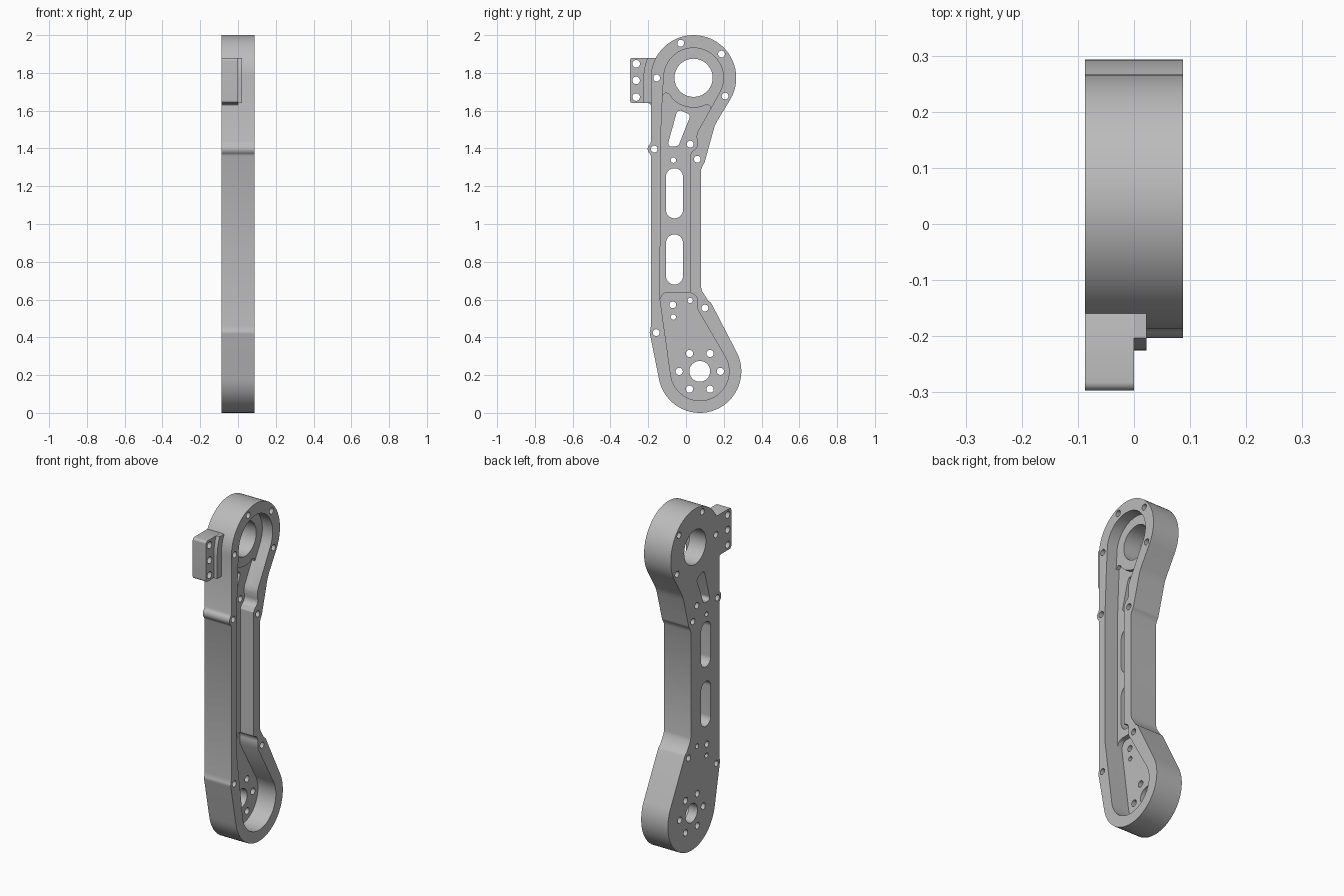
import bpy, bmesh
from math import sin, cos, radians
from mathutils import Vector
from mathutils.geometry import convex_hull_2d

if "Cube" in bpy.data.objects:
    bpy.data.objects.remove(bpy.data.objects["Cube"])

metal = bpy.data.materials.new("plain grey metal")
metal.use_nodes = True
GREY = (0.5, 0.5, 0.5, 1)
metal.diffuse_color = GREY
metal.node_tree.nodes["Principled BSDF"].inputs["Base Color"].default_value = GREY


def path(*items):
    """Points (y, z) and arcs (y, z, radius, start, end) joined into one outline."""
    pts = []
    for it in items:
        if len(it) == 2:
            pts.append(it)
            continue
        y, z, r, a, b = it
        n = max(3, round(abs(b - a) / 6))
        for i in range(n + 1):
            t = radians(a + (b - a) * i / n)
            pts.append((y + r * cos(t), z + r * sin(t)))
    return pts


def circle(y, z, r):
    return path((y, z, r, 0, 360))[:-1]


def hull(*discs):
    pts = [Vector(p) for d in discs for p in circle(*d)]
    return [tuple(pts[i]) for i in convex_hull_2d(pts)]


def prism(name, outlines, x0, x1):
    """Extrude side outlines along x."""
    bm = bmesh.new()
    for outline in outlines:
        face = bm.faces.new([bm.verts.new((x0, y, z)) for y, z in outline])
        ext = bmesh.ops.extrude_face_region(bm, geom=[face], use_keep_orig=True)
        top = [v for v in ext["geom"] if isinstance(v, bmesh.types.BMVert)]
        bmesh.ops.translate(bm, verts=top, vec=(x1 - x0, 0, 0))
    bmesh.ops.recalc_face_normals(bm, faces=bm.faces)
    mesh = bpy.data.meshes.new(name)
    bm.to_mesh(mesh)
    bm.free()
    mesh.materials.append(metal)
    ob = bpy.data.objects.new(name, mesh)
    bpy.context.collection.objects.link(ob)
    return ob


def activate(ob):
    bpy.ops.object.select_all(action="DESELECT")
    ob.select_set(True)
    bpy.context.view_layer.objects.active = ob


def cut(ob, outlines, x0, x1=0.2):
    cutter = prism("cutter", outlines, x0, x1)
    cutter.hide_render = True
    mod = ob.modifiers.new("cut", "BOOLEAN")
    mod.operation, mod.solver, mod.object = "DIFFERENCE", "EXACT", cutter
    activate(ob)
    bpy.ops.object.modifier_apply(modifier=mod.name)
    bpy.data.objects.remove(cutter)


HALF = 0.087
RIM, WEB, WELL = 0.02, 0.0, -0.03      # pocket floor heights
TOP = (0.04, 1.774)
LOW = (0.073, 0.22)

# Arm body with screw bumps along its edges
body = path(
    (*TOP, 0.226, -30, 180),
    (-0.186, 1.435), (-0.17, 1.397, 0.033, 130, 230), (-0.186, 1.36),
    (-0.186, 0.46), (-0.158, 0.425, 0.034, 155, 195),
    (*LOW, 0.22, 191, 388),
    (0.1, 0.555, 0.042, 28, 65), (0.085, 0.645), (0.08, 0.665),
    (0.08, 1.29), (0.06, 1.343, 0.042, -42, -8),
    (0.145, 1.495), (0.152, 1.518), (0.162, 1.54))
arm = prism("arm_housing", [body], -HALF, HALF)

# Stepped pockets open to the left side
left = [(-0.124, 1.68), (-0.135, 1.43), (-0.137, 0.6)]
lower = [(*LOW, 0.155, 188, 390), (0.06, 0.55), (0.022, 0.595, 0.038, -10, 70)]
upper = [(0.021, 0.637), (0.021, 1.365), (0.022, 1.423, 0.038, -70, 10),
         (0.056, 1.465), (0.062, 1.49), (0.13, 1.61)]
cut(arm, [path((*TOP, 0.158, -30, 180), *left, *lower, *upper)], RIM)
cut(arm, [path(*left, *lower, *upper, (0.125, 1.627), (*TOP, 0.158, 296, 225),
               (-0.09, 1.688), (-0.107, 1.695))], WEB)
cut(arm, [path((0.021, 0.637), (-0.1, 0.637), (-0.115, 0.633), (-0.128, 0.622),
               left[-1], *lower)], WELL)

# Bores, slots and screw holes
screws = [(-0.028, 1.957), (0.188, 1.9), (0.207, 1.677), (-0.155, 1.773),
          (-0.168, 1.397), (0.06, 1.343), (0.022, 1.423), (0.1, 0.555),
          (-0.07, 0.572), (-0.158, 0.425)]
holes = [circle(y, z, 0.018) for y, z in screws]
holes += [circle(y, z, 0.014) for y, z in ((-0.067, 1.338), (0.022, 0.595), (-0.067, 0.507))]
holes += [circle(LOW[0] + 0.109 * cos(radians(a)), LOW[1] + 0.109 * sin(radians(a)), 0.019)
          for a in range(0, 360, 60)]
holes += [circle(*TOP, 0.101), circle(*LOW, 0.055)]
holes += [hull((-0.061, z, 0.045), (-0.061, z + 0.175, 0.045)) for z in (0.725, 1.075)]
holes.append(hull((-0.03, 1.578, 0.022), (0.002, 1.568, 0.018),
                  (-0.053, 1.43, 0.018), (-0.076, 1.428, 0.018)))
cut(arm, holes, -0.2)

# Side mounting tab with three screw holes
tab = prism("mounting_tab", [path(
    (*TOP, 0.223, 152, 180), (-0.183, 1.625), (-0.19, 1.636), (-0.2, 1.64),
    (-0.282, 1.655, 0.015, 270, 180), (-0.282, 1.865, 0.015, 180, 90),
    (-0.16, 1.88))], -HALF, 0)
cut(tab, [circle(-0.264, z, 0.02) for z in (1.672, 1.76, 1.848)], -0.2)

# Curved shoulder between tab and arm
rib = prism("tab_shoulder", [path(
    (*TOP, 0.223, 152, 180), (-0.183, 1.64), (-0.225, 1.64),
    (*TOP, 0.265, 180, 156.4))], 0, 0.022)

for ob in (arm, tab, rib):
    activate(ob)
    bpy.ops.object.shade_smooth_by_angle(angle=radians(30))
